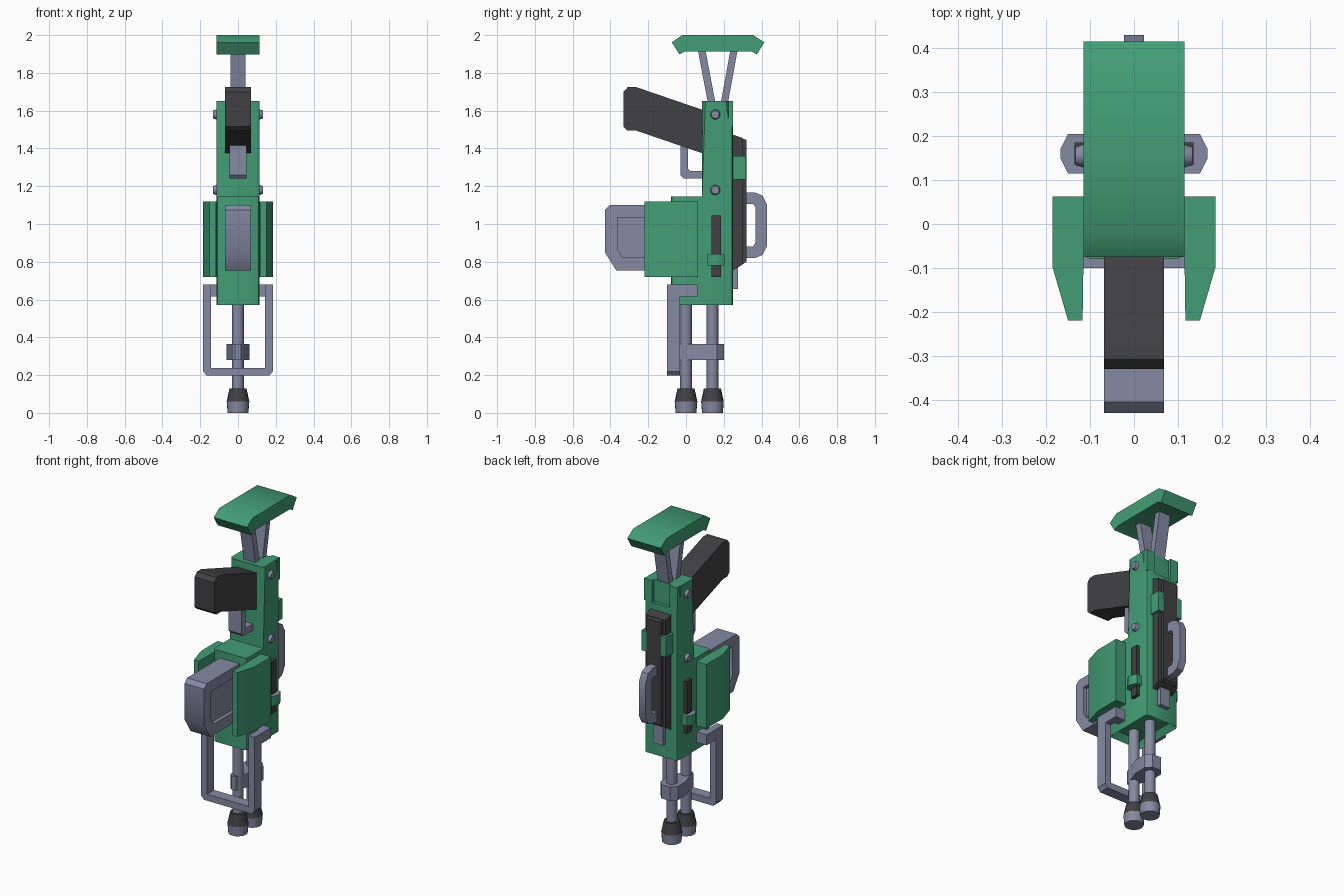
import bpy, bmesh, math
from mathutils import Vector

cube = bpy.data.objects.get("Cube")
if cube:
    bpy.data.objects.remove(cube, do_unlink=True)


def material(name, rgb):
    m = bpy.data.materials.new(name)
    m.use_nodes = True
    m.diffuse_color = (*rgb, 1)
    m.node_tree.nodes["Principled BSDF"].inputs["Base Color"].default_value = (*rgb, 1)
    return m


GREEN = material("green", (0.055, 0.34, 0.18))
GREY = material("steel grey", (0.235, 0.255, 0.37))
DARK = material("charcoal", (0.053, 0.051, 0.056))


def finish(name, bm, mat, angle=35):
    bmesh.ops.recalc_face_normals(bm, faces=bm.faces[:])
    me = bpy.data.meshes.new(name)
    bm.to_mesh(me)
    bm.free()
    me.materials.append(mat)
    me.polygons.foreach_set("use_smooth", [True] * len(me.polygons))
    me.set_sharp_from_angle(angle=math.radians(angle))
    ob = bpy.data.objects.new(name, me)
    bpy.context.collection.objects.link(ob)
    return ob


def prism(name, pts, lo, hi, mat, axis="x", bevel=0, along=None):
    """Extrude a profile along x (points are y, z), y (x, z) or z (x, y)."""
    place = {"x": lambda a, b, t: (t, a, b), "y": lambda a, b, t: (a, t, b),
             "z": lambda a, b, t: (a, b, t)}[axis]
    bm = bmesh.new()
    base = bm.faces.new([bm.verts.new(place(a, b, lo)) for a, b in pts])
    out = bmesh.ops.extrude_face_region(bm, geom=[base])
    shift = Vector(place(0, 0, hi - lo))
    for v in out["geom"]:
        if isinstance(v, bmesh.types.BMVert):
            v.co += shift
    bmesh.ops.recalc_face_normals(bm, faces=bm.faces[:])
    if bevel:
        def wanted(e):
            d = (e.verts[0].co - e.verts[1].co).normalized()
            return along is None or abs(d["xyz".index(along)]) > 0.99
        bmesh.ops.bevel(bm, geom=[e for e in bm.edges if wanted(e)], offset=bevel,
                        segments=2 if along else 1, affect='EDGES', profile=0.5)
    return finish(name, bm, mat)


def box(name, x, y, z, mat, **kw):
    return prism(name, [(y[0], z[0]), (y[1], z[0]), (y[1], z[1]), (y[0], z[1])],
                 x[0], x[1], mat, **kw)


def mirrored(name, pts, lo, hi, mat, axis="z", **kw):
    """One part on each side of the model."""
    for side, s in (("left", 1), ("right", -1)):
        if axis == "x":
            prism(f"{side}_{name}", pts, s * lo, s * hi, mat, axis, **kw)
        else:
            prism(f"{side}_{name}", [(s * a, b) for a, b in pts], lo, hi, mat, axis, **kw)


def rect(a0, a1, b0, b1):
    return [(a0, b0), (a1, b0), (a1, b1), (a0, b1)]


def turned(name, y, z0, z1, r0, r1, mat, sides=20):
    bm = bmesh.new()
    bmesh.ops.create_cone(bm, cap_ends=True, segments=sides, radius1=r0, radius2=r1, depth=z1 - z0)
    bmesh.ops.translate(bm, vec=(0, y, (z0 + z1) / 2), verts=bm.verts[:])
    return finish(name, bm, mat)


# Receiver: tall body with a front block, hollow at the bottom
body = prism("receiver", [(-0.08, 0.57), (0.25, 0.57), (0.25, 1.515), (0.23, 1.515),
                          (0.23, 1.65), (0.085, 1.65), (0.085, 1.145), (-0.08, 1.145)],
             -0.115, 0.115, GREEN, bevel=0.018, along="z")
bm = bmesh.new()
bm.from_mesh(body.data)
bm.faces.ensure_lookup_table()
bottom = min(bm.faces, key=lambda f: f.calc_center_median().z)
bmesh.ops.inset_region(bm, faces=[bottom], thickness=0.025, use_even_offset=True)
for v in bottom.verts:
    v.co.z += 0.04
bm.to_mesh(body.data)
bm.free()
mirrored("rear_rail", rect(0.225, 0.25, 1.515, 1.65), 0.06, 0.115, GREEN, "x")

# Side pods
mirrored("side_pod", [(0.113, 0.063), (0.185, 0.063), (0.185, -0.1), (0.15, -0.22), (0.117, -0.22)],
         0.72, 1.12, GREEN)

# Slots with sliders
mirrored("slot", rect(0.135, 0.185, 0.72, 1.045), 0.11, 0.136, DARK, "x")
mirrored("slider", [(0.11, 0.115), (0.15, 0.115), (0.167, 0.148), (0.167, 0.172), (0.15, 0.205),
                    (0.11, 0.205)], 0.78, 0.842, GREEN)
for side in ("left", "right"):
    me = bpy.data.objects[f"{side}_slider"].data
    me.materials.append(GREY)
    for p in me.polygons:
        p.material_index = int(p.normal.z > 0.9)

# Bolts
for z, label in ((1.18, "lower"), (1.58, "upper")):
    for side, s in (("left", 1), ("right", -1)):
        bm = bmesh.new()
        bmesh.ops.create_cone(bm, cap_ends=True, segments=12, radius1=0.03, radius2=0.021, depth=0.03)
        ob = finish(f"{side}_{label}_bolt", bm, GREY)
        ob.location = (s * 0.118, 0.155, z)
        ob.rotation_euler = (0, s * math.pi / 2, 0)

# Shoulder stock and its two struts
prism("stock_pad", [(-0.075, 1.962), (-0.02, 2), (0.355, 2), (0.415, 1.962), (0.375, 1.898),
                    (0.345, 1.914), (-0.005, 1.914), (-0.035, 1.898)], -0.115, 0.115, GREEN)
prism("front_strut", [(0.063, 1.92), (0.103, 1.92), (0.158, 1.63), (0.118, 1.63)], -0.04, 0.04, GREY)
prism("rear_strut", [(0.235, 1.92), (0.273, 1.92), (0.22, 1.63), (0.182, 1.63)], -0.04, 0.04, GREY)

# Pistol grip and trigger guard
prism("grip", [(-0.33, 1.70), (-0.308, 1.725), (-0.265, 1.725), (0.1, 1.6), (0.1, 1.37),
               (-0.265, 1.495), (-0.31, 1.495), (-0.33, 1.515)], -0.068, 0.068, DARK)
prism("trigger_guard", [(-0.03, 1.42), (-0.03, 1.26), (-0.012, 1.24), (0.09, 1.24), (0.09, 1.28),
                        (0.022, 1.28), (0.01, 1.292), (0.01, 1.41)], -0.045, 0.045, GREY)

# Back cover with clips, tab and carrying handle
prism("back_cover", [(0.24, 1.475), (0.3, 1.455), (0.3, 0.785), (0.24, 0.75)], -0.07, 0.07, DARK)
prism("back_ridge", [(0.29, 1.455), (0.32, 1.445), (0.32, 0.8), (0.29, 0.78)], -0.05, 0.05, DARK)
mirrored("cover_clip", rect(0.245, 0.318, 1.235, 1.36), 0.05, 0.085, GREEN, "x")
box("back_tab", (-0.035, 0.035), (0.24, 0.275), (0.655, 0.77), GREY)
prism("carry_handle", [(0.31, 1.167), (0.365, 1.167), (0.405, 1.15), (0.43, 1.1), (0.43, 0.885),
                       (0.405, 0.836), (0.365, 0.82), (0.31, 0.82), (0.31, 0.88), (0.355, 0.88),
                       (0.367, 0.9), (0.367, 1.09), (0.355, 1.107), (0.31, 1.107)],
      -0.023, 0.023, GREY)

# Front grip: a raised rim around a recessed panel
prism("front_grip_rim", [(-0.07, 1.1), (-0.405, 1.1), (-0.43, 1.075), (-0.43, 0.85), (-0.37, 0.755),
                         (-0.07, 0.755), (-0.07, 0.822), (-0.335, 0.822), (-0.363, 0.866),
                         (-0.363, 1.035), (-0.07, 1.035)], -0.068, 0.068, GREY)
prism("front_grip_panel", [(-0.07, 1.04), (-0.37, 1.04), (-0.37, 0.86), (-0.34, 0.815),
                           (-0.07, 0.815)], -0.045, 0.045, GREY)

# Folding front bracket
prism("bracket_loop", [(-0.185, 0.68), (-0.185, 0.22), (-0.165, 0.197), (0.165, 0.197), (0.185, 0.22),
                       (0.185, 0.68), (0.143, 0.68), (0.143, 0.238), (-0.143, 0.238), (-0.143, 0.68)],
      -0.1, -0.032, GREY, "y")
mirrored("bracket_arm", rect(-0.05, 0.06, 0.615, 0.68), 0.143, 0.185, GREY, "x")
mirrored("bracket_pivot", rect(0.0, 0.06, 0.615, 0.68), 0.1, 0.15, GREY, "x")

# Twin barrels with dark collars and muzzles
for label, y in (("front", 0.0), ("rear", 0.14)):
    turned(f"{label}_barrel", y, 0.1, 0.64, 0.031, 0.031, GREY)
    turned(f"{label}_collar", y, 0.06, 0.13, 0.06, 0.045, DARK)
    turned(f"{label}_muzzle", y, 0, 0.061, 0.055, 0.06, GREY)

# Clamp joining the barrels
prism("barrel_clamp", [(-0.032, -0.03), (-0.015, -0.042), (0.015, -0.042), (0.06, 0.09), (0.06, 0.165),
                       (0.03, 0.2), (-0.03, 0.2), (-0.06, 0.165), (-0.06, 0.09), (-0.032, 0.0)],
      0.28, 0.366, GREY, "z")
